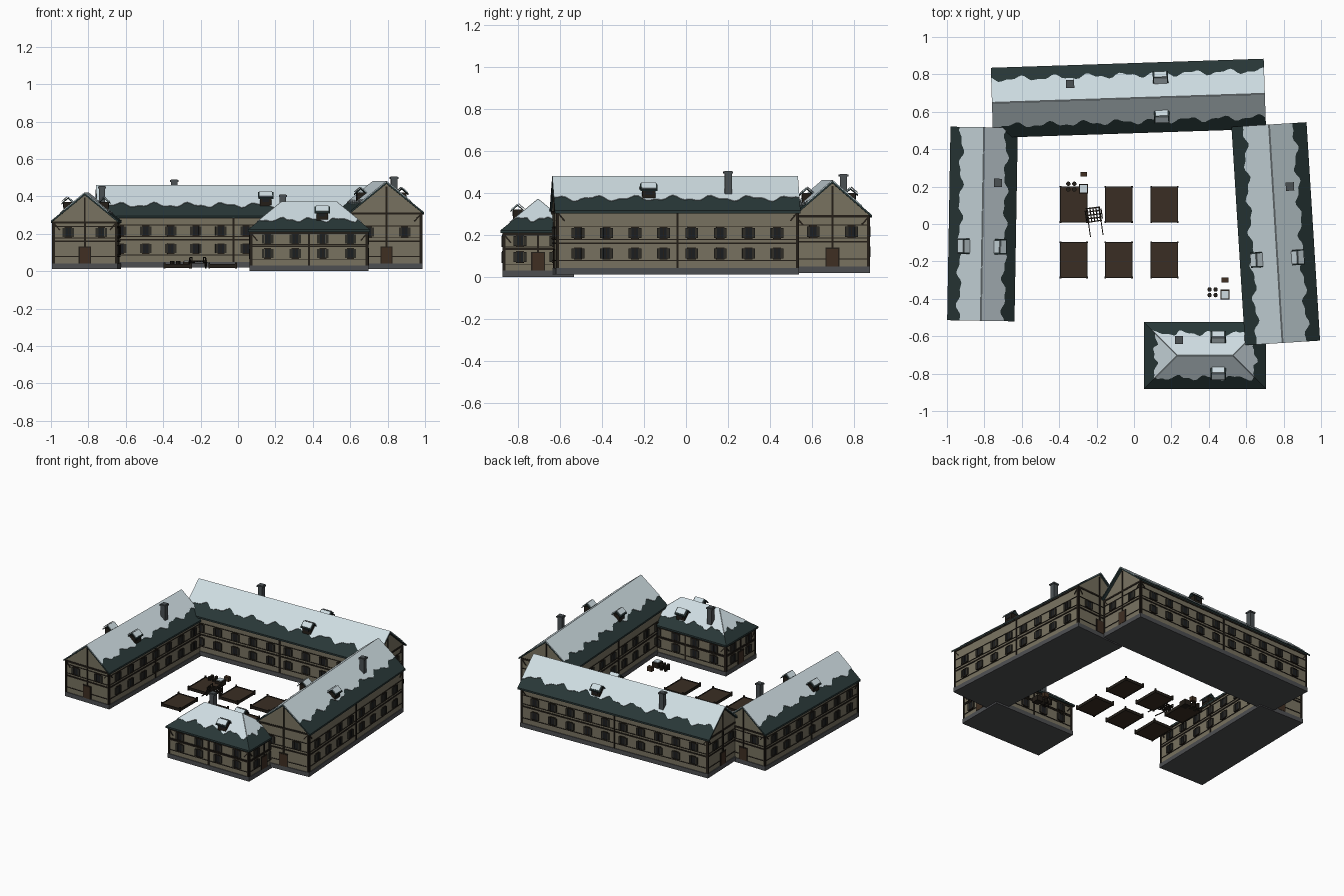
import bpy, bmesh, math
from mathutils import Matrix, Vector

if "Cube" in bpy.data.objects:
    bpy.data.objects.remove(bpy.data.objects["Cube"])

def mat(name, r, g, b):
    m = bpy.data.materials.new(name)
    m.diffuse_color = (r, g, b, 1)
    m.use_nodes = True
    m.node_tree.nodes["Principled BSDF"].inputs["Base Color"].default_value = m.diffuse_color
    return m

WALL = mat("plaster", .19, .17, .118)
TIMBER = mat("dark timber", .017, .013, .009)
STONE = mat("plinth stone", .075, .078, .083)
ROOF = mat("roof slate", .021, .038, .038)
SNOW = mat("snow", .62, .72, .76)
GLASS = mat("dark glass", .011, .013, .015)
SHUTTER = mat("shutter", .028, .026, .02)
SOIL = mat("soil", .042, .027, .017)
DOOR = mat("door wood", .05, .028, .016)
CHIMNEY = mat("chimney stone", .07, .082, .088)

def T(x, y, z): return Matrix.Translation((x, y, z))
def R(a, axis='Z'): return Matrix.Rotation(a, 4, axis)

def finish(bm, name, m, M=Matrix()):
    bmesh.ops.recalc_face_normals(bm, faces=bm.faces[:])
    me = bpy.data.meshes.new(name)
    bm.to_mesh(me)
    bm.free()
    me.materials.append(m)
    ob = bpy.data.objects.new(name, me)
    ob.matrix_world = M
    bpy.context.collection.objects.link(ob)
    return ob

def boxes(name, m, items, M=Matrix()):
    """items: (matrix, (sx, sy, sz)) centred boxes joined in one object"""
    bm = bmesh.new()
    for mx, s in items:
        bmesh.ops.create_cube(bm, size=1, matrix=mx @ Matrix.Diagonal((*s, 1)))
    return finish(bm, name, m, M)

def prism(name, m, profile, length, M):
    """extrude a (y, z) profile along x"""
    bm = bmesh.new()
    f = bm.faces.new([bm.verts.new((-length / 2, y, z)) for y, z in profile])
    ext = bmesh.ops.extrude_face_region(bm, geom=[f])
    vs = [v for v in ext['geom'] if isinstance(v, bmesh.types.BMVert)]
    bmesh.ops.translate(bm, verts=vs, vec=(length, 0, 0))
    return finish(bm, name, m, M)

def snow(name, slopes, M, wave=1, mean=.65):
    """thin wavy-edged sheet on each slope (ridge a, ridge b, eave a, eave b)"""
    bm = bmesh.new()
    for k, (ra, rb, ea, eb) in enumerate(slopes):
        ra, rb, ea, eb = map(Vector, (ra, rb, ea, eb))
        nrm = (eb - ea).cross(ra - ea).normalized()
        nrm = nrm if nrm.z > 0 else -nrm
        L = (eb - ea).length
        n = max(2, int(L / .018)) if wave else 1
        prev = None
        for i in range(n + 1):
            u, s = i / n, i / n * L
            f = mean + wave * (.06 * math.sin(s * 34 + k * 2 + L * 9)
                               + .035 * math.sin(s * 73 + k + 1))
            top = ra.lerp(rb, u)
            low = top.lerp(ea.lerp(eb, u), f)
            cur = [bm.verts.new(p + nrm * .004) for p in (top, low)]
            if prev:
                bm.faces.new((prev[0], prev[1], cur[1], cur[0]))
            prev = cur
    bmesh.ops.remove_doubles(bm, verts=bm.verts[:], dist=1e-5)
    ob = finish(bm, name, SNOW, M)
    md = ob.modifiers.new("thickness", 'SOLIDIFY')
    md.thickness = .004

def building(name, cx, cy, ang, base, L, W, RL, RW, eave, ridge, nwin, rows, dormer, chimney, hip=0):
    M = T(cx, cy, 0) @ R(math.radians(ang))
    t, h, l = .012, RW / 2, RL / 2
    slope = (ridge - eave) / h
    under = eave - t
    wz = under + (h - W / 2) * slope           # wall top under the roof
    p0 = base + .03
    boxes(name + "_plinth", STONE, [(T(0, 0, base + .015), (L + .01, W + .01, .03))], M)
    if hip:
        # hipped roof: solid with a short ridge
        boxes(name + "_walls", WALL, [(T(0, 0, (p0 + under) / 2), (L, W, under - p0))], M)
        bm = bmesh.new()
        lo, up = [[bm.verts.new((sx * l, sy * h, z)) for sx, sy in ((-1, -1), (1, -1), (1, 1), (-1, 1))]
                  for z in (under, eave)]
        a, b = bm.verts.new((-hip, 0, ridge)), bm.verts.new((hip, 0, ridge))
        bm.faces.new(lo)
        for i in range(4):
            j = (i + 1) % 4
            bm.faces.new((lo[i], lo[j], up[j], up[i]))
        for f in ((up[0], up[1], b, a), (up[1], up[2], b), (up[2], up[3], a, b), (up[3], up[0], a)):
            bm.faces.new(f)
        finish(bm, name + "_roof", ROOF, M)
        wz = under
    else:
        hw = W / 2
        prism(name + "_walls", WALL, [(-hw, p0), (hw, p0), (hw, wz), (0, ridge - t), (-hw, wz)], L, M)
        prism(name + "_roof", ROOF, [(-h, eave), (0, ridge), (h, eave), (h, under), (0, ridge - t), (-h, under)], RL, M)
    rl = hip or l
    A, B = (-rl, 0, ridge), (rl, 0, ridge)
    slopes = [(A, B, (-l, s * h, eave), (l, s * h, eave)) for s in (-1, 1)]
    if hip:
        slopes += [((s * rl, 0, ridge),) * 2 + ((s * l, -h, eave), (s * l, h, eave)) for s in (-1, 1)]
    snow(name + "_snow", slopes, M)

    # timber frame, windows and doors on the four walls
    tim, gla, shu, doo = [], [], [], []
    for k in range(4):
        F = R(k * math.pi / 2)
        gable = k % 2
        span, d = (W, L / 2) if gable else (L, W / 2)
        def plate(lst, u, z, w, hh, dep, rot=0):
            lst.append((F @ T(u, -d, z) @ R(rot, 'Y'), (w, dep * 2, hh)))
        mid = base + sum(rows) / 2
        for z, hh in ((mid, .009), (wz - .006, .012), (base + rows[0] - .034, .004),
                      (base + rows[1] - .03, .004), (base + rows[1] + .032, .004)):
            plate(tim, 0, z, span, hh, .004)
        for u in (-span / 2 + .005, 0, span / 2 - .005):
            plate(tim, u, (p0 + wz) / 2, .01, wz - p0, .005)
        for s in (-1, 1):
            plate(tim, s * (span / 2 - .02), wz - .028, .007, .05, .004, s * math.radians(40))
        if gable:
            us = [-.26 * W, .26 * W]
            if not hip:
                plate(tim, 0, (wz + ridge - .025) / 2, .009, ridge - .025 - wz, .004)
            plate(tim, 0, p0 + .045, .066, .09, .005)
            plate(doo, 0, p0 + .042, .054, .084, .007)
        else:
            step = L * .945 / nwin
            us = [(i - (nwin - 1) / 2) * step for i in range(nwin)]
        for r, row in enumerate(rows):
            if gable and r == 0 and not hip:
                continue
            for u in us:
                z = base + row
                plate(gla, u, z, .03, .048, .005)
                plate(tim, u, z, .004, .048, .006)
                plate(tim, u, z + .026, .038, .006, .007)
                plate(tim, u, z - .026, .038, .006, .008)
                for s in (-1, 1):
                    plate(shu, u + s * .023, z, .015, .048, .008)
    for part, m, lst in (("timber_frame", TIMBER, tim), ("window_glass", GLASS, gla),
                         ("shutters", SHUTTER, shu), ("doors", DOOR, doo)):
        boxes(name + "_" + part, m, lst, M)

    # dormers, one on each long slope
    dx, dy = dormer
    z = ridge - dy * slope
    for s in (-1, 1):
        D = M @ T(dx, s * dy, z)
        boxes(name + "_dormer", TIMBER, [(T(0, 0, .005), (.062, .045, .055))], D)
        boxes(name + "_dormer_window", GLASS, [(T(0, s * .022, .014), (.034, .006, .024))], D)
        prism(name + "_dormer_roof", ROOF, [(-.034, .026), (0, .056), (.034, .026), (.034, .019), (0, .049), (-.034, .019)], .082, D)
        snow(name + "_dormer_snow", [((-.034, 0, .056), (.034, 0, .056), (-.034, q * .034, .026), (.034, q * .034, .026))
                                     for q in (-1, 1)], D, 0, .85)
    # chimney with cap
    x, y, top = chimney
    zb = ridge - abs(y) * slope - .03
    boxes(name + "_chimney", CHIMNEY, [(T(x, y, (zb + top) / 2), (.034, .034, top - zb)),
                                       (T(x, y, top - .008), (.044, .044, .01))], M)

building("north_wing", -.03, .672, 1.9, .02, 1.42, .35, 1.46, .375, .295, .457, 10, (.1, .195), (.175, .104), (-.309, .087, .49))
building("east_wing", .758, -.052, 93.55, .012, 1.147, .375, 1.17, .402, .315, .478, 8, (.1, .197), (-.133, .11), (.247, -.091, .505))
building("west_wing", -.81, 0, 89, .012, 1.01, .34, 1.035, .36, .27, .418, 7, (.1, .195), (-.12, .097), (.2215, -.079, .455))
building("south_house", .38, -.703, 0, 0, .625, .33, .653, .358, .222, .368, 4, (.095, .172), (.07, .097), (-.14, .083, .41), .148)

# garden beds with board frames and corner posts
beds, frames = [], []
for x in (-.322, -.082, .163):
    for y in (.105, -.192):
        beds.append((T(x, y, .026), (.138, .184, .014)))
        for s in (-1, 1):
            frames.append((T(x + s * .071, y, .027), (.005, .19, .02)))
            frames.append((T(x, y + s * .094, .027), (.142, .005, .02)))
            for q in (-1, 1):
                frames.append((T(x + s * .071, y + q * .094, .03), (.009, .009, .03)))
boxes("garden_beds", SOIL, beds)
boxes("bed_frames", TIMBER, frames)

# yard clutter: barrels, crate and snow-covered trough
for x, y in ((-.335, .2), (.42, -.365)):
    bm = bmesh.new()
    for i in (-1, 1):
        for j in (-1, 1):
            bmesh.ops.create_cone(bm, cap_ends=True, segments=10, radius1=.012, radius2=.012, depth=.036,
                                  matrix=T(x + i * .016, y + j * .015, .035))
    finish(bm, "barrels", TIMBER)
    boxes("crate", DOOR, [(T(x + .066, y + .066, .032), (.036, .026, .03))])
    boxes("trough", TIMBER, [(T(x + .066, y - .012, .034), (.048, .052, .036))])
    boxes("trough_snow", SNOW, [(T(x + .066, y - .012, .054), (.038, .04, .006))])

# hand cart: slatted bed, rails, shafts, two spoked wheels
C = T(-.215, .05, .016) @ R(math.radians(8))
cart = [(T(i * .016, 0, .034), (.007, .08, .005)) for i in range(-2, 3)]
cart += [(T(0, j * .018, .038), (.072, .006, .004)) for j in range(-2, 3)]
for s in (-1, 1):
    cart.append((T(s * .034, -.05, .03), (.005, .13, .005)))
    cart.append((T(s * .036, 0, .056), (.004, .08, .005)))
    cart += [(T(s * .036, q * .036, .046), (.005, .005, .024)) for q in (-1, 1)]
    for a in range(4):
        cart.append((T(s * .043, 0, .026) @ R(a * math.pi / 4, 'X'), (.004, .004, .05)))
    for a in range(12):
        cart.append((T(s * .043, 0, .026) @ R(a * math.pi / 6, 'X') @ T(0, 0, .025), (.005, .014, .004)))
cart.append((T(0, 0, .026), (.086, .005, .005)))
boxes("hand_cart", TIMBER, cart, C)
